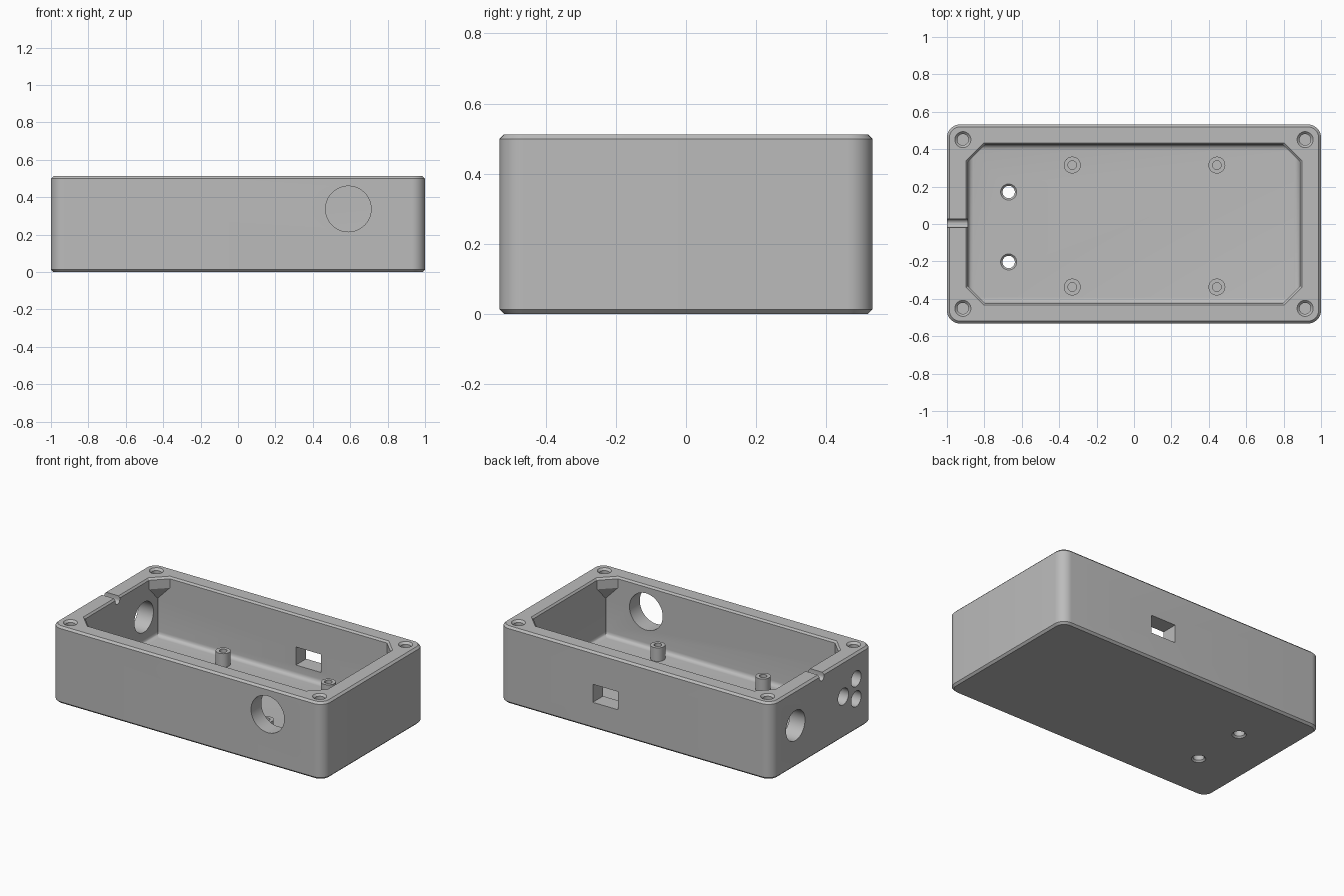
import bpy, bmesh, math
from mathutils import Vector

old = bpy.data.objects.get("Cube")
if old:
    bpy.data.objects.remove(old, do_unlink=True)

HX, HY, HZ = 1.0, 0.532, 0.512      # outer half sizes and height
CX, CY, FLOOR = 0.887, 0.424, 0.10  # cavity half sizes and floor height
EDGE = 0.013                        # outer edge chamfer

grey = bpy.data.materials.new("plastic_grey")
grey.use_nodes = True
colour = (0.5, 0.5, 0.5, 1)
grey.diffuse_color = colour
grey.node_tree.nodes["Principled BSDF"].inputs["Base Color"].default_value = colour


def loft(name, rings):
    """Skin a list of equal-sized rings of points and cap both ends."""
    bm = bmesh.new()
    rows = [[bm.verts.new(p) for p in ring] for ring in rings]
    n = len(rows[0])
    for a, b in zip(rows, rows[1:]):
        for i in range(n):
            j = (i + 1) % n
            bm.faces.new((a[i], a[j], b[j], b[i]))
    bm.faces.new(rows[0])
    bm.faces.new(rows[-1])
    bmesh.ops.recalc_face_normals(bm, faces=bm.faces)
    mesh = bpy.data.meshes.new(name)
    bm.to_mesh(mesh)
    bm.free()
    obj = bpy.data.objects.new(name, mesh)
    bpy.context.collection.objects.link(obj)
    return obj


def rounded_rect(hx, hy, r, z, seg=10):
    pts = []
    for k, (sx, sy) in enumerate([(1, 1), (-1, 1), (-1, -1), (1, -1)]):
        for i in range(seg + 1):
            a = math.radians(90 * (k + i / seg))
            pts.append((sx * (hx - r) + r * math.cos(a), sy * (hy - r) + r * math.sin(a), z))
    return pts


def cut_rect(hx, hy, c, z):
    """Rectangle with corners cut at 45 degrees."""
    return [(hx, hy - c, z), (hx - c, hy, z), (c - hx, hy, z), (-hx, hy - c, z),
            (-hx, c - hy, z), (c - hx, -hy, z), (hx - c, -hy, z), (hx, c - hy, z)]


def lathe(name, profile, loc, axis=(0, 0, 1), seg=40):
    """Turn (radius, height) pairs about an axis through loc."""
    q = Vector((0, 0, 1)).rotation_difference(Vector(axis))
    rings = []
    for r, h in profile:
        angles = [2 * math.pi * i / seg for i in range(seg)]
        rings.append([Vector(loc) + q @ Vector((r * math.cos(a), r * math.sin(a), h)) for a in angles])
    return loft(name, rings)


def finish(obj):
    obj.data.materials.clear()
    obj.data.materials.append(grey)
    bpy.ops.object.select_all(action='DESELECT')
    obj.select_set(True)
    bpy.context.view_layer.objects.active = obj
    bpy.ops.object.shade_smooth_by_angle(angle=math.radians(30))


# Outer case
R = 0.07
case = loft("case", [rounded_rect(HX - d, HY - d, R - d, z) for d, z in
                     [(EDGE, 0), (0, EDGE), (0, HZ - EDGE), (EDGE, HZ)]])
cutters = []

# Cavity: rounded floor edge, tapered corner blocks, flared rim
fillet = 0.03
rings = []
for i in range(7):
    a = math.pi / 2 * i / 6
    d = fillet * (1 - math.sin(a))
    rings.append(cut_rect(CX - d, CY - d, 0.003, FLOOR + fillet * (1 - math.cos(a))))
rings += [cut_rect(CX, CY, 0.003, 0.35), cut_rect(CX, CY, 0.09, 0.44),
          cut_rect(CX, CY, 0.09, HZ - 0.012), cut_rect(CX + 0.03, CY + 0.03, 0.1, HZ + 0.024)]
cutters.append(loft("cavity_cutter", rings))

# Lid screw holes
for sx in (-1, 1):
    for sy in (-1, 1):
        cutters.append(lathe("screw_cutter", [(0.03, 0.40), (0.03, HZ - 0.013), (0.043, HZ), (0.043, HZ + 0.1)],
                             (sx * 0.915, sy * 0.451, 0)))

# Floor holes, chamfered at both ends
for y in (0.171, -0.203):
    cutters.append(lathe("floor_hole_cutter",
                         [(0.043, -0.05), (0.043, 0), (0.033, 0.01), (0.033, FLOOR - 0.01),
                          (0.043, FLOOR), (0.043, FLOOR + 0.05)], (-0.67, y, 0)))

# Round front opening
cutters.append(lathe("front_hole_cutter", [(0.122, -0.1), (0.122, 0.1)],
                     (0.59, -0.48, 0.337), (0, 1, 0), 56))

# Round openings in the end wall
for r, y, z in [(0.1, 0.28, 0.276), (0.055, -0.222, 0.276), (0.052, -0.357, 0.343), (0.052, -0.357, 0.21)]:
    cutters.append(lathe("end_hole_cutter", [(r, -0.1), (r, 0.1)], (-0.95, y, z), (1, 0, 0)))

# Rectangular back opening
cutters.append(loft("back_slot_cutter",
                    [[(0.22 + sx * 0.092, y, 0.235 + sz * 0.06) for sx, sz in
                      [(-1, -1), (1, -1), (1, 1), (-1, 1)]] for y in (0.38, 0.6)]))

# Round-bottomed cable groove in the end rim
r, gy, gz = 0.023, 0.004, HZ - 0.022
arc = [(gy - r * math.cos(math.pi * i / 12), gz - r * math.sin(math.pi * i / 12)) for i in range(13)]
arc += [(gy + r, HZ + 0.1), (gy - r, HZ + 0.1)]
cutters.append(loft("groove_cutter", [[(x, y, z) for y, z in arc] for x in (-1.1, -0.8)]))

# Cut the case and discard the cutters
for c in cutters:
    c.hide_render = True
    mod = case.modifiers.new(c.name, 'BOOLEAN')
    mod.operation = 'DIFFERENCE'
    mod.solver = 'EXACT'
    mod.object = c
bpy.context.view_layer.update()
cut_mesh = bpy.data.meshes.new_from_object(case.evaluated_get(bpy.context.evaluated_depsgraph_get()))
case.modifiers.clear()
case.data = cut_mesh
for c in cutters:
    bpy.data.objects.remove(c, do_unlink=True)
finish(case)

# Circuit board standoffs with blind screw holes
for x in (-0.33, 0.443):
    for y in (0.315, -0.337):
        finish(lathe("standoff", [(0.045, FLOOR - 0.01), (0.045, 0.19), (0.023, 0.19), (0.023, FLOOR + 0.01)],
                     (x, y, 0)))
